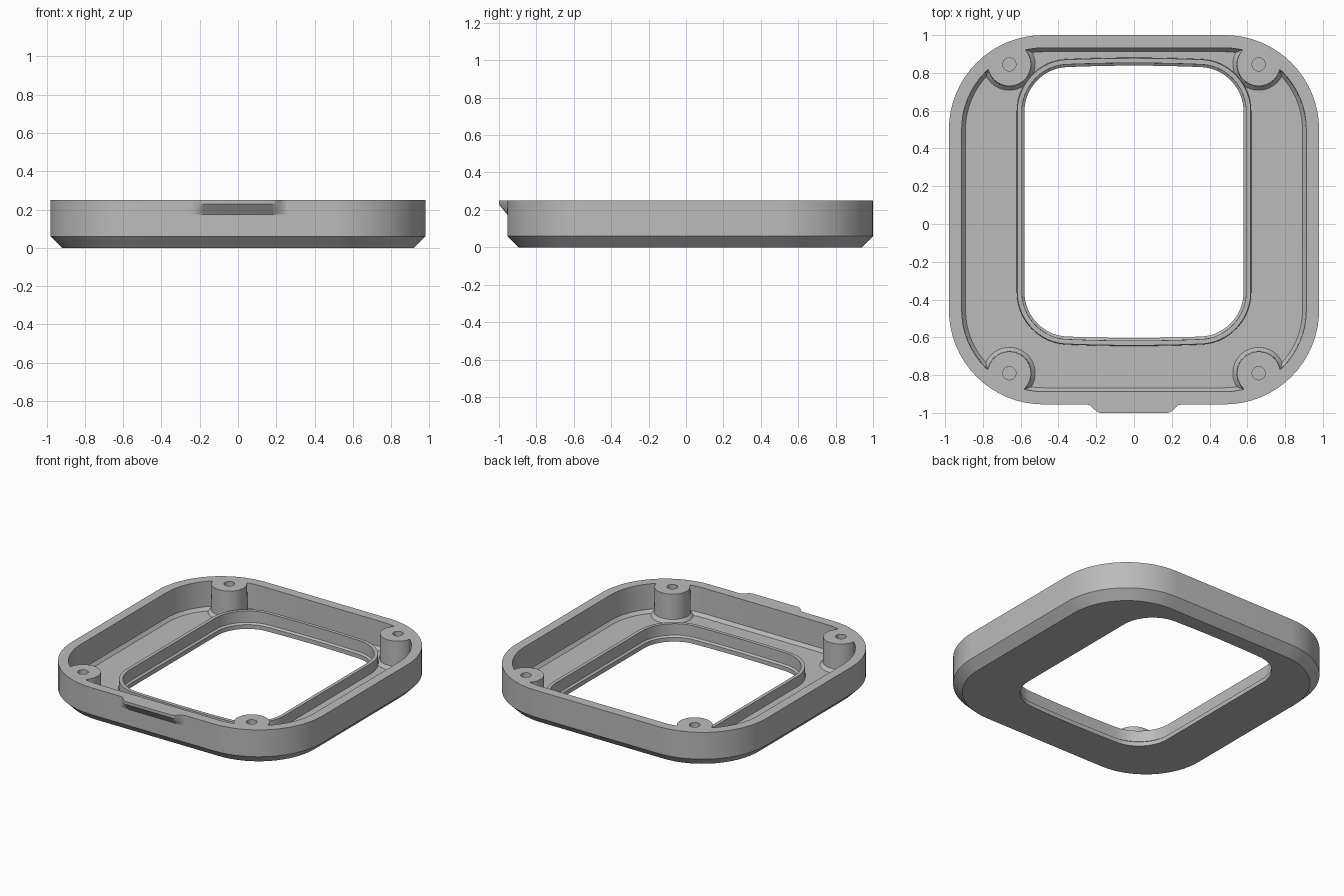
import bpy, bmesh, math

if "Cube" in bpy.data.objects:
    bpy.data.objects.remove(bpy.data.objects["Cube"])

YC = 0.0225                      # centre of the frame in y
WIN_Y = 0.1175                   # centre of the window in y

grey = bpy.data.materials.new("plain grey")
grey.diffuse_color = (0.5, 0.5, 0.5, 1)
grey.use_nodes = True
grey.node_tree.nodes["Principled BSDF"].inputs["Base Color"].default_value = grey.diffuse_color


def rounded(hx, hy, r, cy, bulge=0.0, seg=16, ends=8):
    """Rounded rectangle outline, with optionally bowed front and back ends."""
    pts = []
    for q, (sx, sy) in enumerate([(1, 1), (-1, 1), (-1, -1), (1, -1)]):
        for i in range(seg + 1):
            a = math.pi / 2 * (q + i / seg)
            pts.append((sx * (hx - r) + r * math.cos(a), sy * (hy - r) + r * math.sin(a)))
        if q in (0, 2) and bulge:
            for i in range(1, ends):
                pts.append((sx * (hx - r) * (1 - 2 * i / ends), sy * hy))
    return [(x, y * (1 + bulge * (1 - (x / hx) ** 2)) + cy) for x, y in pts]


def circle(x, y, r, n=40):
    return [(x + r * math.cos(2 * math.pi * i / n), y + r * math.sin(2 * math.pi * i / n))
            for i in range(n)]


def loft(name, layers):
    """Closed solid through (outline, z) layers of equal point count."""
    bm = bmesh.new()
    rings = [[bm.verts.new((x, y, z)) for x, y in pts] for pts, z in layers]
    n = len(rings[0])
    for a, b in zip(rings, rings[1:]):
        for i in range(n):
            j = (i + 1) % n
            bm.faces.new((a[i], a[j], b[j], b[i]))
    bm.faces.new(rings[0][::-1])
    bm.faces.new(rings[-1])
    bmesh.ops.recalc_face_normals(bm, faces=bm.faces)
    me = bpy.data.meshes.new(name)
    bm.to_mesh(me)
    bm.free()
    me.materials.append(grey)
    ob = bpy.data.objects.new(name, me)
    bpy.context.collection.objects.link(ob)
    return ob


def cut(target, tool):
    """Subtract the tool from the target and remove the tool."""
    mod = target.modifiers.new("cut", 'BOOLEAN')
    mod.operation, mod.solver, mod.object = 'DIFFERENCE', 'EXACT', tool
    bpy.context.view_layer.objects.active = target
    bpy.ops.object.modifier_apply(modifier=mod.name)
    bpy.data.objects.remove(tool)


def body_outline(d):
    return rounded(0.98 - d, 0.9775 - d, 0.5 - d, YC)


def window_outline(d):
    return rounded(0.58 + d, 0.70 + d, 0.22 + d, WIN_Y, bulge=0.03)


# Outer shell with a chamfered underside
frame = loft("frame", [(body_outline(0.06), 0), (body_outline(0), 0.06), (body_outline(0), 0.25)])

# Cavity, leaving the screw bosses and the window rim standing
cavity = loft("cavity_cutter", [(body_outline(0.088), 0.05), (body_outline(0.07), 0.072),
                                (body_outline(0.067), 0.3)])
bosses = [(sx * 0.66, y) for sx in (-1, 1) for y in (0.845, -0.79)]
for x, y in bosses:
    cut(cavity, loft("boss", [(circle(x, y, 0.137), 0.0), (circle(x, y, 0.137), 0.05),
                              (circle(x, y, 0.117), 0.072), (circle(x, y, 0.113), 0.35)]))
cut(cavity, loft("rim", [(window_outline(0.043), 0.0), (window_outline(0.038), 0.12)]))
cut(frame, cavity)

# Window opening with a small sloped lip at the bottom
cut(frame, loft("window_cutter", [(window_outline(0), -0.1), (window_outline(0), 0.03),
                                  (window_outline(0.013), 0.04), (window_outline(0.015), 0.3)]))

# Blind screw holes
for x, y in bosses:
    cut(frame, loft("hole_cutter", [(circle(x, y, 0.035, 24), 0.08), (circle(x, y, 0.035, 24), 0.3)]))


# Finger tab on the front edge
def tab_outline(k):
    half = [(0.25, 0.0), (0.232, 0.005), (0.20, 0.036), (0.18, 0.045)]
    pts = [(-x, d) for x, d in half] + [(x, d) for x, d in half[::-1]]
    return [(x, -0.955 - d * k) for x, d in pts]


tab = loft("front_tab", [(tab_outline(0.03), 0.175), (tab_outline(1), 0.23), (tab_outline(1), 0.25)])

# Smooth the curved walls, keep edges crisp
for ob in (frame, tab):
    bpy.ops.object.select_all(action='DESELECT')
    ob.select_set(True)
    bpy.context.view_layer.objects.active = ob
    bpy.ops.object.shade_smooth_by_angle(angle=math.radians(25))
